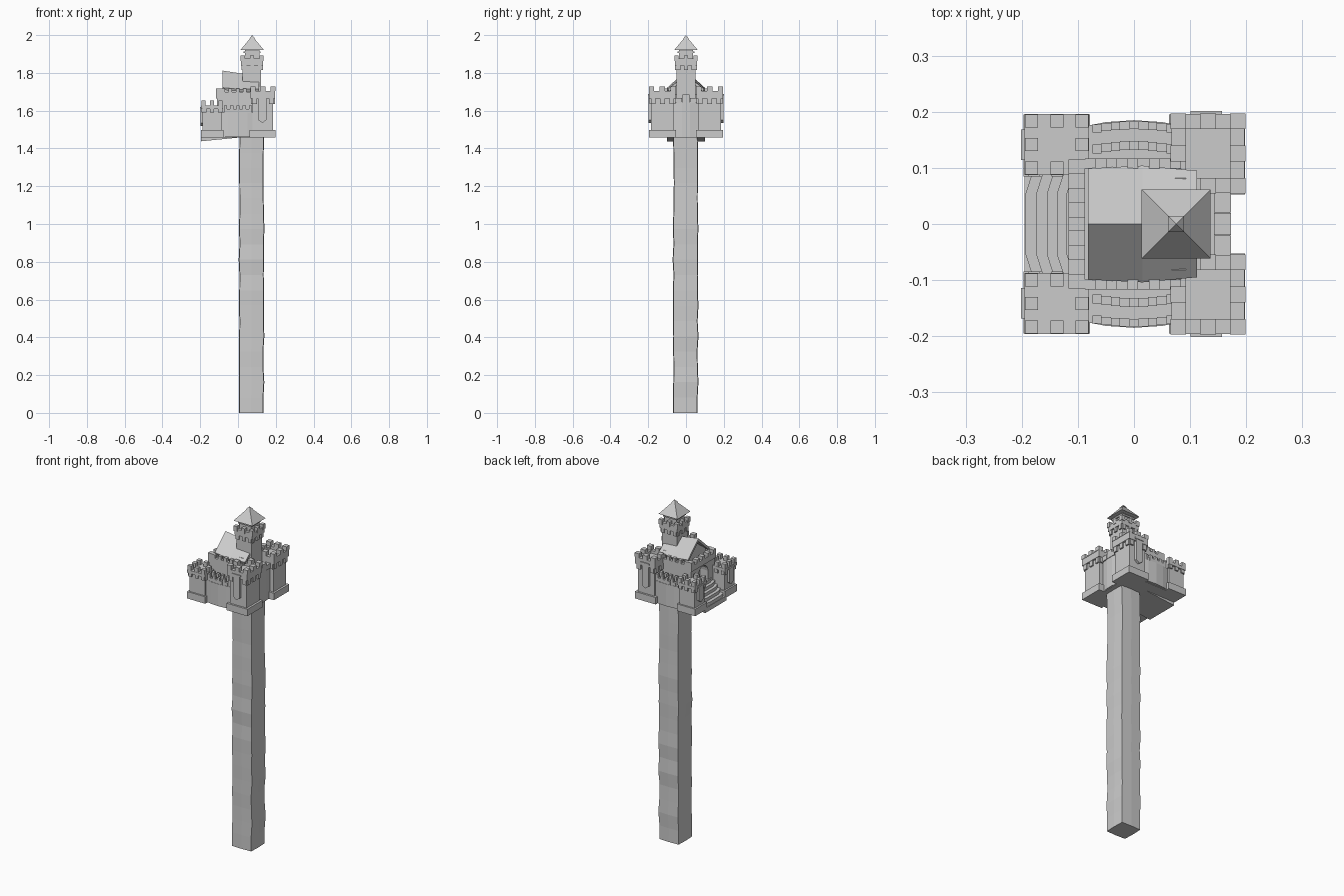
import bpy, bmesh, math, random

if "Cube" in bpy.data.objects:
    bpy.data.objects.remove(bpy.data.objects["Cube"])
random.seed(4)

stone = bpy.data.materials.new("grey stone")
stone.diffuse_color = (0.6, 0.6, 0.6, 1)
stone.use_nodes = True
stone.node_tree.nodes["Principled BSDF"].inputs["Base Color"].default_value = stone.diffuse_color


def finish(name, bm):
    bmesh.ops.recalc_face_normals(bm, faces=bm.faces)
    me = bpy.data.meshes.new(name)
    bm.to_mesh(me)
    bm.free()
    me.materials.append(stone)
    ob = bpy.data.objects.new(name, me)
    bpy.context.collection.objects.link(ob)
    return ob


def add_box(bm, x0, x1, y0, y1, z0, z1):
    r = bmesh.ops.create_cube(bm, size=1)
    for v in r["verts"]:
        v.co = ((x0 + x1) / 2 + v.co.x * (x1 - x0), (y0 + y1) / 2 + v.co.y * (y1 - y0),
                (z0 + z1) / 2 + v.co.z * (z1 - z0))


def boxes(name, items):
    bm = bmesh.new()
    for b in items:
        add_box(bm, *b)
    return finish(name, bm)


def prism(name, pts, a, b, axis="z"):
    # extrude a 2D outline along an axis: z -> (x,y), y -> (x,z), x -> (y,z)
    def co(p, t):
        return {"z": (p[0], p[1], t), "y": (p[0], t, p[1]), "x": (t, p[0], p[1])}[axis]
    bm = bmesh.new()
    lo = [bm.verts.new(co(p, a)) for p in pts]
    hi = [bm.verts.new(co(p, b)) for p in pts]
    bm.faces.new(lo)
    bm.faces.new(hi)
    n = len(pts)
    for i in range(n):
        bm.faces.new((lo[i], lo[(i + 1) % n], hi[(i + 1) % n], hi[i]))
    return finish(name, bm)


def merlon(x, y, hx, hy, z0, z1):
    return (x - hx, x + hx, y - hy, y + hy, z0, z1)


def ring(x0, x1, y0, y1, w, z0, z1):
    return [(x0, x1, y0, y0 + w, z0, z1), (x0, x1, y1 - w, y1, z0, z1),
            (x0, x0 + w, y0 + w, y1 - w, z0, z1), (x1 - w, x1, y0 + w, y1 - w, z0, z1)]


def rim_merlons(x0, x1, y0, y1, w, z0, z1):
    # corner and middle merlons round a rectangle
    xs, ys = (x0 + w, (x0 + x1) / 2, x1 - w), (y0 + w, (y0 + y1) / 2, y1 - w)
    return [merlon(x, y, w, w, z0, z1) for i, x in enumerate(xs) for j, y in enumerate(ys)
            if (i, j) != (1, 1)]


def corbels(x0, x1, y0, y1, w, d, z0, z1):
    # brackets under an overhang, round a tower body
    out = []
    for f in (0, 0.5, 1):
        x, y = x0 + w + f * (x1 - x0 - 2 * w), y0 + w + f * (y1 - y0 - 2 * w)
        out += [merlon(x, yy, w, d, z0, z1) for yy in (y0, y1)]
        out += [merlon(xx, y, d, w, z0, z1) for xx in (x0, x1)]
    return out


def flip(items, s):
    return [(b[0], b[1], min(s * b[2], s * b[3]), max(s * b[2], s * b[3]), b[4], b[5]) for b in items]


# tall, slightly uneven square pillar
bm = bmesh.new()
levels = 19
rows = []
for k in range(levels):
    z = 1.46 * k / (levels - 1)
    dx, dy, g = (random.uniform(-0.002, 0.002) for _ in range(3))
    h = 0.063 + g
    rows.append([bm.verts.new((0.071 + dx + a * h, -0.002 + dy + b * h, z)) for a, b in
                 ((-1, -1), (0, -1.04), (1, -1), (1.04, 0), (1, 1), (0, 1.04), (-1, 1), (-1.04, 0))])
bm.faces.new(rows[0])
bm.faces.new(rows[-1])
for r0, r1 in zip(rows, rows[1:]):
    for i in range(8):
        j = (i + 1) % 8
        bm.faces.new((r0[i], r0[j], r1[j], r1[i]))
finish("pillar", bm)

# castle floor and sloping rock under the stairs
boxes("castle_floor", [(-0.12, 0.165, -0.17, 0.17, 1.457, 1.50)])
prism("stair_underside", [(-0.195, 1.438), (0.01, 1.458), (0.01, 1.48), (-0.195, 1.465)],
      -0.1, 0.1, "y")

for s, side in ((1, "back"), (-1, "front")):
    # low gate-side tower
    t = [(-0.197, -0.078, 0.085, 0.195, 1.457, 1.498), (-0.187, -0.087, 0.092, 0.186, 1.498, 1.61),
         (-0.195, -0.08, 0.087, 0.196, 1.61, 1.628)]
    t += rim_merlons(-0.194, -0.081, 0.088, 0.195, 0.0115, 1.628, 1.654)
    t += corbels(-0.188, -0.086, 0.091, 0.188, 0.01, 0.006, 1.59, 1.612)
    boxes(side + "_low_tower", flip(t, s))

    # high rear tower
    t = [(0.062, 0.198, 0.053, 0.195, 1.457, 1.498), (0.077, 0.186, 0.065, 0.184, 1.498, 1.665),
         (0.067, 0.197, 0.055, 0.196, 1.665, 1.688)]
    t += ring(0.067, 0.197, 0.055, 0.196, 0.026, 1.688, 1.704)
    t += rim_merlons(0.065, 0.199, 0.054, 0.197, 0.014, 1.704, 1.728)
    t += corbels(0.076, 0.187, 0.064, 0.185, 0.012, 0.008, 1.635, 1.667)
    boxes(side + "_high_tower", flip(t, s))

    # hanging banners with rods
    y0, y1 = sorted((s * 0.18, s * 0.198))
    prism(side + "_high_banner", [(0.107, 1.68), (0.15, 1.68), (0.15, 1.55), (0.1285, 1.535),
                                  (0.107, 1.55)], y0, y1, "y")
    prism(side + "_low_banner", [(s * 0.12, 1.615), (s * 0.162, 1.615), (s * 0.162, 1.535),
                                 (s * 0.141, 1.52), (s * 0.12, 1.535)], -0.199, -0.18, "x")
    boxes(side + "_banner_rods", flip([(0.101, 0.157, 0.19, 0.201, 1.678, 1.687),
                                       (-0.201, -0.19, 0.114, 0.168, 1.612, 1.62)], s))

    # bowed side wall with two rows of battlements
    xs = [-0.09, -0.05, 0, 0.05, 0.08]
    bow = lambda x: 0.174 + 0.011 * (1 - min(1, abs(x) / 0.09) ** 2)
    prism(side + "_side_wall", [(x, s * bow(x)) for x in xs] + [(0.08, s * 0.09), (-0.09, s * 0.09)],
          1.46, 1.59)
    t = []
    for d, w in ((0.009, 0.007), (0.045, 0.008)):
        for i in range(9):
            x = -0.066 + i * 0.0165
            t.append(merlon(x, bow(x) - d, 0.0083, w, 1.585, 1.628 if i % 2 == 0 else 1.61))
    boxes(side + "_side_battlements", flip(t, s))

# keep with an arched doorway cut in its gate side
keep = boxes("keep", [(-0.112, 0.11, -0.112, 0.112, 1.46, 1.685)])
arch = [(-0.045, 1.56), (0.045, 1.56)] + [(0.045 * math.cos(a), 1.612 + 0.045 * math.sin(a))
                                          for a in [math.pi * i / 8 for i in range(9)]]
cutter = prism("door_cutter", arch, -0.15, -0.06, "x")
cutter.hide_render = True
m = keep.modifiers.new("door", "BOOLEAN")
m.operation, m.object, m.solver = "DIFFERENCE", cutter, "EXACT"
bpy.context.view_layer.objects.active = keep
bpy.ops.object.modifier_apply(modifier="door")
bpy.data.objects.remove(cutter)

# keep battlements
t = []
for i in range(9):
    top = 1.718 if i % 2 == 0 else 1.698
    t.append(merlon(-0.102, -0.102 + i * 0.0255, 0.0145, 0.0128, 1.665, top))
    for s in (-1, 1):
        t.append(merlon(-0.078 + i * 0.019, s * 0.108, 0.0095, 0.009, 1.67, top))
boxes("keep_battlements", t)

# stairs up to the door
for i, x in enumerate((-0.193, -0.174, -0.155, -0.137, -0.12)):
    prism("stair_%d" % (i + 1), [(-0.1, -0.092), (x + 0.012, -0.092), (x, -0.055), (x, 0.055),
                                 (x + 0.012, 0.092), (-0.1, 0.092)], 1.46, 1.485 + i * 0.0185)

# rear wall and parapet
prism("rear_wall", [(0.10, -0.07), (0.162, -0.07), (0.17, -0.02), (0.17, 0.02), (0.162, 0.07),
                    (0.10, 0.07)], 1.46, 1.645)
boxes("rear_parapet", [merlon(0.158, -0.04 + i * 0.04, 0.015, 0.0195, 1.64,
                              1.685 if i == 1 else 1.668) for i in range(3)])

# pitched keep roof, sagging towards the tower
bm = bmesh.new()
sec = []
for x, ridge, w, e in ((-0.082, 1.812, 0.099, 1.722), (0.015, 1.797, 0.104, 1.713),
                       (0.112, 1.79, 0.095, 1.715)):
    sec.append([bm.verts.new((x, y, z)) for y, z in
                ((-w, e), (0, ridge), (w, e), (w - 0.005, e - 0.012), (0, ridge - 0.018),
                 (-w + 0.005, e - 0.012))])
for a, b in zip(sec, sec[1:]):
    for i in range(6):
        bm.faces.new((a[i], a[(i + 1) % 6], b[(i + 1) % 6], b[i]))
for e in (sec[0], sec[-1]):
    bm.faces.new((e[0], e[1], e[4], e[5]))
    bm.faces.new((e[1], e[2], e[3], e[4]))
finish("keep_roof", bm)
prism("keep_gable", [(-0.085, 1.68), (0.085, 1.68), (0.085, 1.718), (0, 1.782), (-0.085, 1.718)],
      -0.068, 0.1, "x")

# central tower with parapet and turret
cx = 0.075
t = [(cx - 0.05, cx + 0.048, -0.05, 0.05, 1.5, 1.845), (cx - 0.058, cx + 0.058, -0.058, 0.058, 1.84, 1.864),
     (cx - 0.038, cx + 0.038, -0.038, 0.038, 1.86, 1.922),
     (cx - 0.045, cx + 0.045, -0.045, 0.045, 1.905, 1.914)]
t += ring(cx - 0.058, cx + 0.058, -0.058, 0.058, 0.016, 1.86, 1.875)
t += rim_merlons(cx - 0.061, cx + 0.061, -0.061, 0.061, 0.011, 1.862, 1.892)
t += corbels(cx - 0.05, cx + 0.05, -0.05, 0.05, 0.01, 0.007, 1.815, 1.842)
boxes("central_tower", t)

# pointed turret roof with a small cap
for name, h, z0, z1 in (("turret_roof", 0.0615, 1.922, 1.996), ("roof_cap", 0.014, 1.983, 2.0)):
    bm = bmesh.new()
    bmesh.ops.create_cone(bm, cap_ends=True, segments=4, radius1=h * math.sqrt(2), radius2=0,
                          depth=z1 - z0)
    for v in bm.verts:
        x, y = v.co.x, v.co.y
        c = math.sqrt(0.5)
        if abs(abs(x) - abs(y)) > 1e-4:
            x, y = c * (x - y), c * (x + y)
        v.co = (cx + x, y, v.co.z + (z0 + z1) / 2)
    bmesh.ops.remove_doubles(bm, verts=bm.verts, dist=1e-5)
    finish(name, bm)
